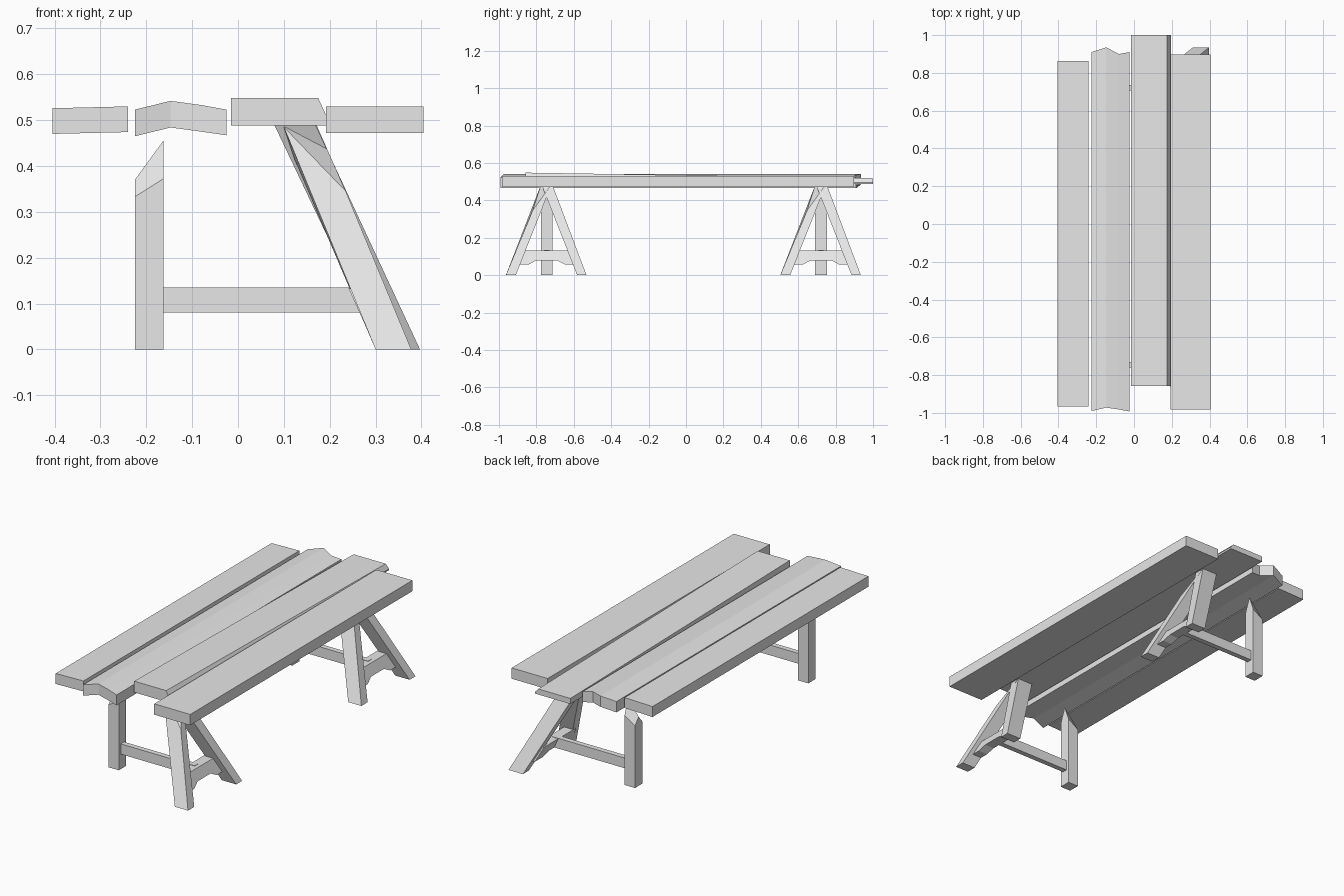
import bpy, bmesh

if "Cube" in bpy.data.objects:
    bpy.data.objects.remove(bpy.data.objects["Cube"])

wood = bpy.data.materials.new("grey_wood")
wood.diffuse_color = (0.8, 0.8, 0.8, 1)
wood.use_nodes = True
wood.node_tree.nodes["Principled BSDF"].inputs["Base Color"].default_value = wood.diffuse_color


def loft(name, loops):
    """Closed solid through a list of equal-length vertex loops."""
    bm = bmesh.new()
    rings = [[bm.verts.new(p) for p in lp] for lp in loops]
    n = len(rings[0])
    for a, b in zip(rings, rings[1:]):
        for i in range(n):
            j = (i + 1) % n
            bm.faces.new((a[i], a[j], b[j], b[i]))
    bm.faces.new(rings[0])
    bm.faces.new(rings[-1])
    bmesh.ops.recalc_face_normals(bm, faces=bm.faces)
    me = bpy.data.meshes.new(name)
    bm.to_mesh(me)
    bm.free()
    me.materials.append(wood)
    ob = bpy.data.objects.new(name, me)
    bpy.context.collection.objects.link(ob)
    return ob


def columns(name, cols):
    """Plank lofted along x; column = x, y front, y back, bottom z, top z."""
    return loft(name, [[(x, y0, b), (x, y1, b), (x, y1, t), (x, y0, t)]
                       for x, y0, y1, b, t in cols])


def rect(x0, x1, y0, y1, z):
    return [(x0, y0, z), (x1, y0, z), (x1, y1, z), (x0, y1, z)]


# Table top planks
columns("plank_left", [(-.405, -.965, .862, .470, .526),
                       (-.240, -.965, .862, .474, .530)])
columns("plank_bent", [(-.225, -.990, .910, .465, .523),
                       (-.147, -.972, .935, .484, .542),
                       (-.080, -.982, .900, .475, .533),
                       (-.025, -.992, .910, .467, .523)])
columns("plank_right", [(.192, -.983, .897, .472, .530),
                        (.405, -.983, .897, .472, .530)])

# Raised plank with a slanted edge, thinner at the back
loft("plank_raised", [
    [(-.015, y, .488), (.193, y, .488), (.195, y, zm), (.175, y, zt), (-.015, y, zt)]
    for y, zm, zt in ((-.857, .505, .548), (1.0, .496, .518))])

# Two trestles
for tag, c in (("front", -.745), ("back", .722)):
    # upright with a sloping ridged top
    loft(tag + "_upright", [
        [(x, c - .031, 0), (x, c + .031, 0), (x, c + .031, e), (x, c, r), (x, c - .031, e)]
        for x, e, r in ((-.225, .333, .370), (-.163, .372, .455))])

    # splayed leg leaning to the front, top corner cut away
    loft(tag + "_leg_a", [
        rect(.300, .378, c - .218, c - .165, 0),
        [(.100, c - .030, .485), (.235, c - .075, .345),
         (.172, c + .028, .488), (.092, c + .028, .488)]])
    # splayed leg leaning to the back
    loft(tag + "_leg_b", [
        rect(.312, .397, c + .163, c + .213, 0),
        rect(.080, .170, c - .029, c + .029, .488)])

    # long rail from upright to brace
    columns(tag + "_rail", [(-.165, c - .014, c + .014, .08, .135),
                            (.275, c - .014, c + .014, .08, .135)])

    # arched brace between the splayed legs, leaning with them
    prof = [(-.165, .058), (-.095, .058), (-.055, .079), (.055, .079),
            (.095, .058), (.165, .058), (.135, .133), (-.135, .133)]
    loft(tag + "_brace", [
        [(x - .45 * (z - .058), c + y, z) for y, z in prof] for x in (.275, .330)])
